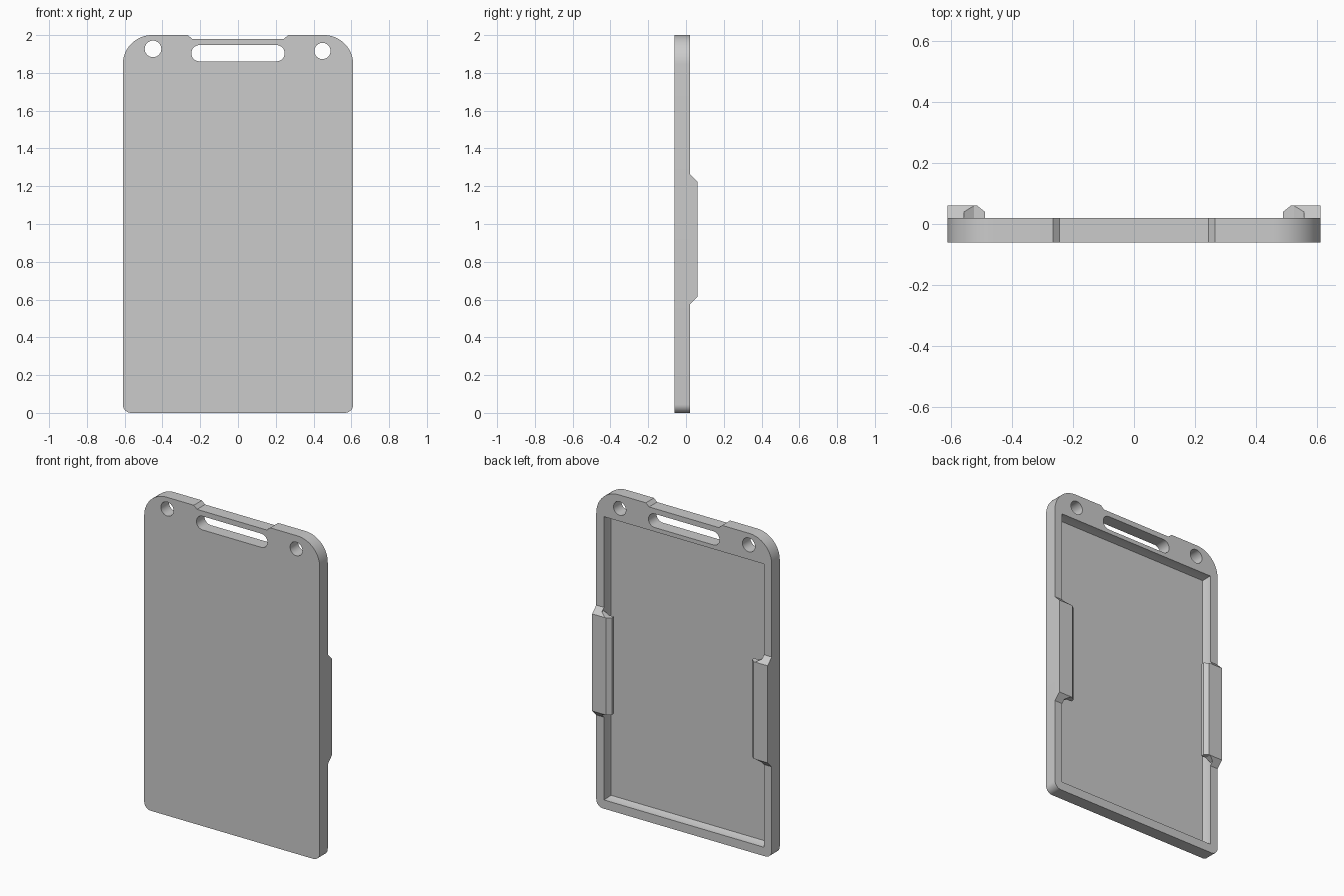
import bpy, bmesh
from math import sin, cos, radians, pi

if "Cube" in bpy.data.objects:
    bpy.data.objects.remove(bpy.data.objects["Cube"])


def arc(cx, cz, r, a0, a1, n):
    return [(cx + r * cos(radians(a0 + (a1 - a0) * i / n)),
             cz + r * sin(radians(a0 + (a1 - a0) * i / n))) for i in range(n + 1)]


def loft(name, sections):
    """Solid through matching (x, z) outlines, each given as (y, points)."""
    bm = bmesh.new()
    rings = [[bm.verts.new((x, y, z)) for x, z in pts] for y, pts in sections]
    n = len(rings[0])
    for a, b in zip(rings, rings[1:]):
        for i in range(n):
            j = (i + 1) % n
            bm.faces.new((a[i], a[j], b[j], b[i]))
    bm.faces.new(rings[0])
    bm.faces.new(rings[-1])
    bmesh.ops.recalc_face_normals(bm, faces=bm.faces)
    return finish(name, bm)


def finish(name, bm):
    mesh = bpy.data.meshes.new(name)
    bm.to_mesh(mesh)
    bm.free()
    obj = bpy.data.objects.new(name, mesh)
    bpy.context.collection.objects.link(obj)
    return obj


def cut(obj, cutter):
    mod = obj.modifiers.new("cut", 'BOOLEAN')
    mod.operation, mod.solver, mod.object = 'DIFFERENCE', 'EXACT', cutter
    bpy.context.view_layer.objects.active = obj
    bpy.ops.object.modifier_apply(modifier=mod.name)
    bpy.data.objects.remove(cutter)


def rect(hx, z0, z1):
    return [(-hx, z0), (hx, z0), (hx, z1), (-hx, z1)]


FRONT, BACK, TOP = -0.06, 0.02, 0.06

# Plate outline: small bottom corners, large top corners, shallow notch on top
outline = (arc(0.565, 0.045, 0.045, -90, 0, 8) + arc(0.455, 1.845, 0.155, 0, 90, 16)
           + [(0.265, 2.0), (0.243, 1.98), (-0.243, 1.98), (-0.265, 2.0)]
           + arc(-0.455, 1.845, 0.155, 90, 180, 16) + arc(-0.565, 0.045, 0.045, 180, 270, 8))
body = loft("badge_holder_body", [(FRONT, outline), (BACK, outline)])

# Strap slot and the two round holes
slot = arc(0.204, 1.904, 0.043, -90, 90, 16) + arc(-0.204, 1.904, 0.043, 90, 270, 16)
holes = [slot, arc(-0.45, 1.927, 0.044, 0, 348.75, 31), arc(0.447, 1.916, 0.043, 0, 348.75, 31)]
for pts in holes:
    cut(body, loft("hole_cutter", [(-0.1, pts), (0.1, pts)]))

# Card recess open to the back, with a sloped foot around its floor
wide, narrow = rect(0.556, 0.055, 1.835), rect(0.545, 0.066, 1.824)
cut(body, loft("recess_cutter", [(0.1, wide), (0.0, wide), (-0.035, narrow)]))

bpy.ops.object.select_all(action='DESELECT')
body.select_set(True)
bpy.context.view_layer.objects.active = body
bpy.ops.object.shade_smooth_by_angle(angle=radians(30))


# Side clips: wall on the rim with a lip reaching over the card
def clip(name, s):
    z0, z1 = 0.575, 1.265
    half = [(0.61, 0), (0.556, 0), (0.556, 0.02), (0.523, 0.04), (0.488, 0.04)]
    pts = [(s * x, z0 + d) for x, d in half] + [(s * x, z1 - d) for x, d in reversed(half)]
    obj = loft(name, [(BACK, pts), (TOP, pts)])
    bm = bmesh.new()
    bm.from_mesh(obj.data)
    # sloped lower end, sloped upper end, chamfered lip edge
    planes = [((s * 0.61, BACK, z0), (0, 1, -1)), ((s * 0.61, BACK, z1), (0, 1, 1)),
              ((s * 0.488, 0.04, 0.9), (-s * 0.02, 0.025, 0))]
    for co, no in planes:
        res = bmesh.ops.bisect_plane(bm, geom=bm.verts[:] + bm.edges[:] + bm.faces[:], dist=1e-5,
                                     plane_co=co, plane_no=no, clear_outer=True)
        edges = [e for e in bm.edges if e.is_boundary]
        bmesh.ops.holes_fill(bm, edges=edges, sides=0)
    bmesh.ops.recalc_face_normals(bm, faces=bm.faces)
    bm.to_mesh(obj.data)
    bm.free()


clip("left_clip", -1)
clip("right_clip", 1)
